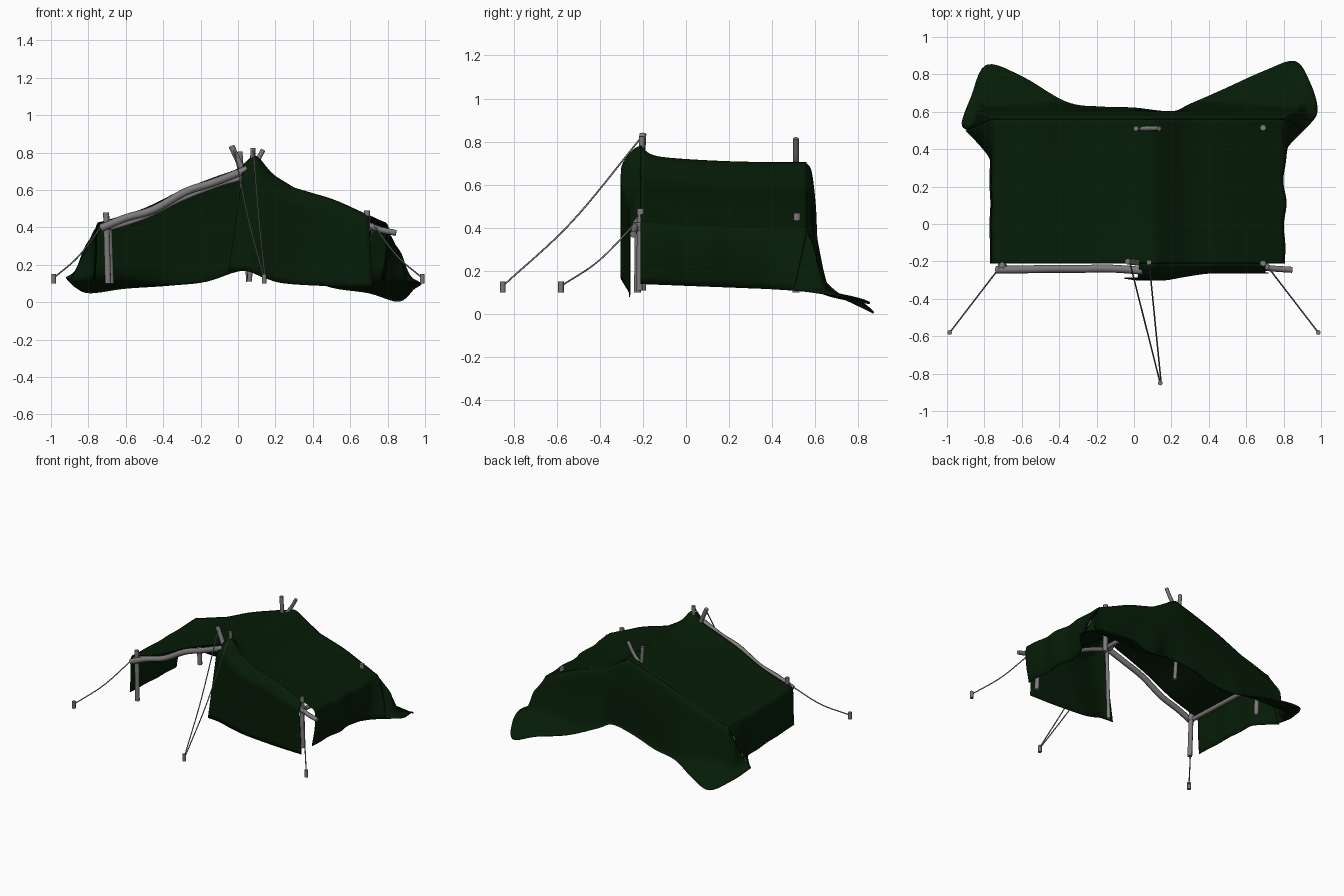
import bpy
import math
from mathutils import Vector

if "Cube" in bpy.data.objects:
    bpy.data.objects.remove(bpy.data.objects["Cube"], do_unlink=True)


def material(name, color):
    mat = bpy.data.materials.new(name)
    mat.diffuse_color = (*color, 1)
    mat.use_nodes = True
    shader = mat.node_tree.nodes["Principled BSDF"]
    shader.inputs["Base Color"].default_value = (*color, 1)
    shader.inputs["Roughness"].default_value = 0.9
    return mat


CANVAS = material("dark green canvas", (0.0018, 0.0115, 0.002))
WOOD = material("grey wood", (0.205, 0.195, 0.195))
ROPE = material("grey rope", (0.22, 0.21, 0.21))


def spline(points, steps):
    """Smooth curve through the points."""
    pts = [Vector(p) for p in points]
    pts = [2 * pts[0] - pts[1]] + pts + [2 * pts[-1] - pts[-2]]
    out = []
    for a, b, c, d in zip(pts, pts[1:], pts[2:], pts[3:]):
        for k in range(steps):
            t = k / steps
            out.append(b + (c - a) * (t / 2) + (2 * a - 5 * b + 4 * c - d) * (t * t / 2)
                       + (3 * b - a - 3 * c + d) * (t ** 3 / 2))
    return out + [pts[-2]]


def sheet(name, rows):
    """Thin smooth cloth from rows of points."""
    n = len(rows[0])
    faces = [(r * n + c, r * n + c + 1, (r + 1) * n + c + 1, (r + 1) * n + c)
             for r in range(len(rows) - 1) for c in range(n - 1)]
    mesh = bpy.data.meshes.new(name)
    mesh.from_pydata([tuple(p) for row in rows for p in row], [], faces)
    mesh.materials.append(CANVAS)
    mesh.shade_smooth()
    obj = bpy.data.objects.new(name, mesh)
    bpy.context.collection.objects.link(obj)
    thick = obj.modifiers.new("cloth thickness", "SOLIDIFY")
    thick.thickness = 0.006
    thick.offset = 0


def tube(name, points, radius, mat, steps=4):
    """Round rod along a smooth path."""
    curve = bpy.data.curves.new(name, "CURVE")
    curve.dimensions = "3D"
    curve.bevel_depth = radius
    curve.bevel_resolution = 2
    curve.use_fill_caps = True
    path = spline(points, steps)
    line = curve.splines.new("POLY")
    line.points.add(len(path) - 1)
    for point, co in zip(line.points, path):
        point.co = (*co, 1)
    curve.materials.append(mat)
    obj = bpy.data.objects.new(name, curve)
    bpy.context.collection.objects.link(obj)


# Roof and side walls: one cross-section carried from front to back
FRONT, BACK = -0.21, 0.56
ROOF = [(-0.755, 0.41), (-0.7, 0.435), (-0.5, 0.5), (-0.3, 0.597), (-0.1, 0.675),
        (0.03, 0.715), (0.1, 0.73), (0.2, 0.67), (0.3, 0.61), (0.5, 0.55),
        (0.66, 0.48), (0.76, 0.435), (0.8, 0.405)]
SECTION = [(-0.768, 0.14), (-0.76, 0.28)] + ROOF + [(0.8, 0.28), (0.775, 0.14)]
profile = spline([(x, 0, z) for x, z in SECTION], 4)


def roof_height(x):
    x = min(max(x, ROOF[0][0]), ROOF[-1][0])
    for (x0, z0), (x1, z1) in zip(ROOF, ROOF[1:]):
        if x <= x1:
            return z0 + (z1 - z0) * (x - x0) / (x1 - x0)


def back_drop(x):
    return 0.03 * min(1, max(0.25, (x + 0.75) / 0.65))


rows = []
for i in range(41):
    t = i / 40
    y = FRONT + (BACK - FRONT) * t
    flare = max((y - 0.34) / (BACK - 0.34), 0) ** 1.2
    row = []
    for p in profile:
        low = min(max((0.41 - p.z) / 0.27, 0), 1)
        side = math.copysign(1, p.x)
        x = p.x + side * low * 0.13 * flare
        if abs(p.x) > 0.72:
            x += (0.006 + 0.003 * side) * math.sin(t * 19) * math.sin(math.pi * t)
        # the cloth is pulled up at the front ridge pole
        lift = 0.05 * math.exp(-(y - FRONT) / 0.03) * math.exp(-((p.x - 0.09) / 0.06) ** 2)
        sag = 0.01 * math.sin(math.pi * t) * (1 - low)
        drop = t * (back_drop(p.x) * (1 - low) + 0.03 * low)
        row.append((x, y - 0.06 * low * flare, p.z - drop + lift - sag))
    rows.append(row)
sheet("canvas_roof_and_sides", rows)

# Back wall: falls steeply from the roof end, then lies out on the ground at both corners
hem = spline([(-0.885, 0.5, 0.11), (-0.92, 0.54, 0.13), (-0.87, 0.68, 0.08),
              (-0.79, 0.85, 0.05), (-0.6, 0.79, 0.075), (-0.36, 0.65, 0.09),
              (-0.17, 0.625, 0.11), (0, 0.62, 0.165), (0.2, 0.6, 0.19), (0.3, 0.64, 0.15),
              (0.5, 0.73, 0.08), (0.7, 0.82, 0.05), (0.86, 0.87, 0.005),
              (0.94, 0.76, 0.07), (0.98, 0.6, 0.1), (0.905, 0.5, 0.11)], 5)
columns = []
for k, h in enumerate(hem):
    # the outer columns run straight down the side-wall edges
    inner = min(1, min(k, len(hem) - 1 - k) / 6)
    x = min(max(h.x, ROOF[0][0]), ROOF[-1][0])
    top = Vector((x, BACK, roof_height(x) - back_drop(x)))
    dx, dy = h.x - x, h.y - BACK
    foot = Vector((x + dx * (0.85 - 0.25 * inner), min(0.645, BACK + dy * 0.85),
                   max(h.z + 0.04, 0.125)))
    shoulder = Vector((x + dx * 0.12, BACK + 0.022 * inner + dy * 0.15 * (1 - inner),
                       top.z - 0.045))
    middle = Vector((x + dx * 0.4, BACK + 0.042 * inner + dy * 0.45 * (1 - inner),
                     (top.z + foot.z) / 2))
    columns.append(spline([top, shoulder, middle, foot, h], 5))
sheet("canvas_back_wall", list(zip(*columns)))

# Front door flap on the left half, draped over the rafter
hem = spline([(-0.05, -0.29, 0.165), (0.05, -0.3, 0.165), (0.14, -0.28, 0.13),
              (0.25, -0.262, 0.1), (0.5, -0.262, 0.085), (0.72, -0.262, 0.08)], 6)
rows = []
for i in range(22):
    v = (i / 21) ** 1.5
    row = []
    for k, h in enumerate(hem):
        x = 0.03 + 0.67 * k / (len(hem) - 1)
        z = roof_height(x) + 0.05 * math.exp(-((x - 0.09) / 0.06) ** 2)
        p = Vector((x, FRONT, z)).lerp(h, v)
        p.y = FRONT + (h.y - FRONT) * min(1, v * 7) ** 0.6
        row.append(p)
    rows.append(row)
sheet("canvas_door_flap", rows)

# Upright poles: foot and top
for name, foot, top in [
        ("front_right_post", (-0.695, -0.225, 0.1), (-0.705, -0.22, 0.48)),
        ("front_left_post", (0.7, -0.215, 0.11), (0.69, -0.21, 0.49)),
        ("back_right_post", (-0.68, 0.51, 0.1), (-0.69, 0.51, 0.39)),
        ("back_left_post", (0.69, 0.51, 0.1), (0.69, 0.515, 0.47)),
        ("front_ridge_post", (0.062, -0.2, 0.11), (0.08, -0.205, 0.825)),
        ("back_ridge_post", (0.058, 0.51, 0.11), (0.01, 0.51, 0.805))]:
    tube(name, [foot, top], 0.017 if "ridge" not in name else 0.014, WOOD)

# Rafters: the front ones stand clear of the cloth, the back ones lie under it
tube("front_right_rafter", [(-0.735, -0.245, 0.395), (-0.6, -0.243, 0.45), (-0.45, -0.24, 0.495),
                            (-0.28, -0.24, 0.59), (-0.13, -0.238, 0.64), (0.05, -0.25, 0.71)],
     0.021, WOOD)


def under_roof(xs, y, drop):
    return [(x, y, roof_height(x) - drop) for x in xs]


tube("front_left_rafter", [(0.845, -0.245, 0.37), (0.74, -0.238, 0.395)]
     + under_roof((0.6, 0.4, 0.2), -0.225, 0.045)
     + [(0.05, -0.21, 0.68), (0.01, -0.205, 0.74), (-0.035, -0.2, 0.835)], 0.016, WOOD)
tube("back_right_rafter", under_roof((-0.7, -0.5, -0.3, -0.1, 0.02), 0.51, 0.045)
     + [(0.085, 0.51, 0.73), (0.135, 0.51, 0.815)], 0.013, WOOD)
tube("back_left_rafter", under_roof((0.74, 0.5, 0.3, 0.12), 0.52, 0.05), 0.014, WOOD)

# Eave and ridge beams
for name, x, z in [("right_eave_beam", -0.71, 0.395), ("left_eave_beam", 0.71, 0.405),
                   ("ridge_beam", 0.08, 0.675)]:
    tube(name, [(x, -0.2, z), (x, 0.53, z - 0.03)], 0.016, WOOD)

# Lashings where the posts meet the rafters
for name, x in [("right_lashing", -0.705), ("left_lashing", 0.7)]:
    tube(name, [(x, -0.222, 0.385), (x, -0.222, 0.425)], 0.024, WOOD)

# Guy ropes and their pegs
for name, start, peg, sag in [
        ("right_guy_rope", (-0.72, -0.235, 0.42), (-0.985, -0.58, 0.13), 0.03),
        ("left_guy_rope", (0.72, -0.235, 0.42), (0.985, -0.58, 0.13), 0.03),
        ("centre_guy_rope_a", (-0.02, -0.215, 0.81), (0.14, -0.85, 0.13), 0.045),
        ("centre_guy_rope_b", (0.082, -0.215, 0.81), (0.145, -0.85, 0.13), 0.045)]:
    a, b = Vector(start), Vector(peg)
    middle = (a + b) / 2 - Vector((0, 0, sag))
    tube(name, [a, middle, b], 0.004, ROPE, 8)
    if name != "centre_guy_rope_b":
        tube(name.replace("guy_rope", "peg"), [b + Vector((0, 0, -0.03)), b + Vector((0, 0, 0.022))],
             0.013, WOOD, 1)
